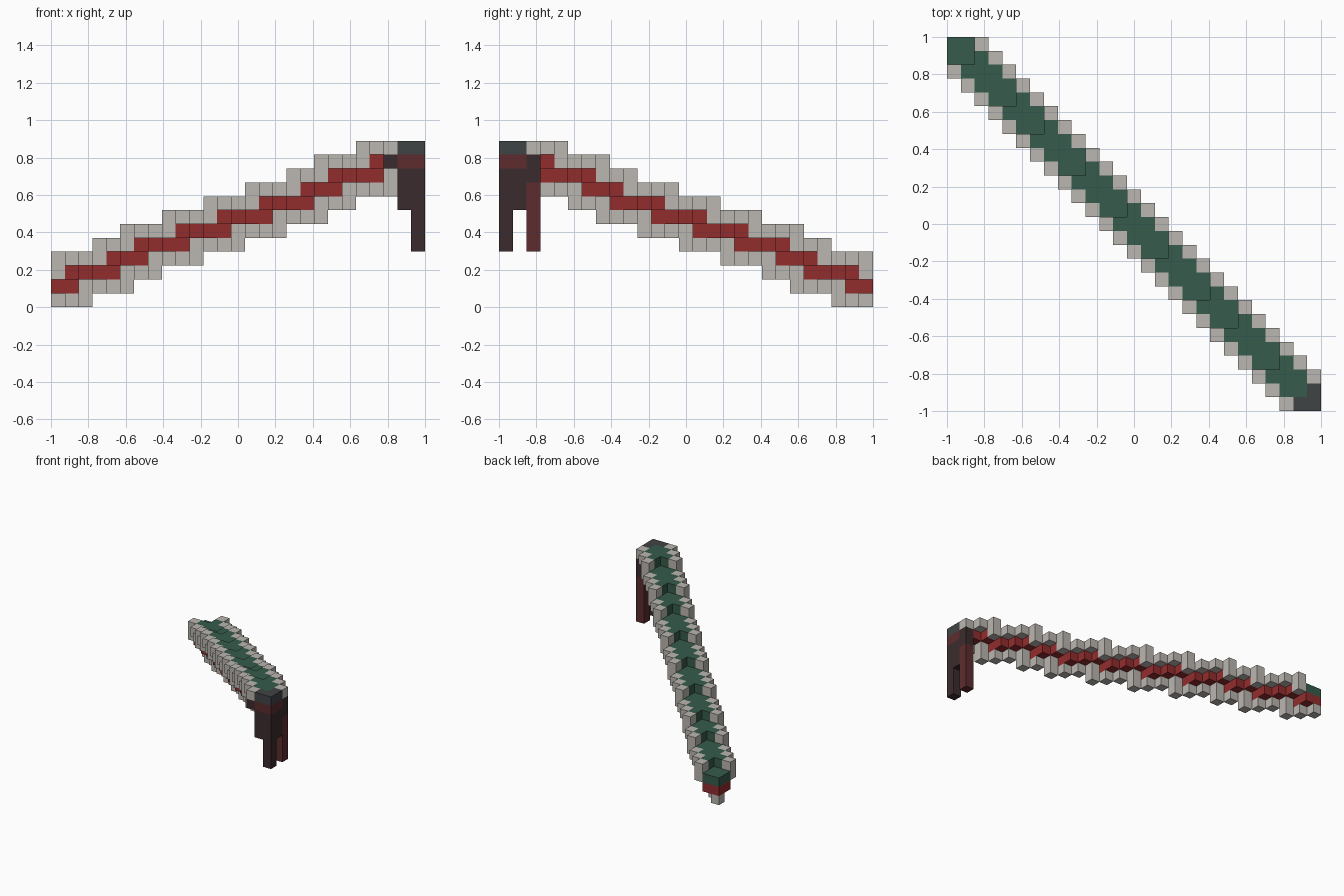
import bpy, bmesh
from mathutils import Vector

if "Cube" in bpy.data.objects:
    bpy.data.objects.remove(bpy.data.objects["Cube"], do_unlink=True)

N = 27                      # blocks along each horizontal side
S = 2 / N                   # block size
STEPS = (2, 5, 7, 10, 13, 16, 19, 21, 24)   # where the stair rises by a block


def level(m):
    return 1 + sum(m >= s for s in STEPS)


def column(i, j, low, high):
    return {(i, j, k) for k in range(low, high + 1)}


def material(name, rgb):
    lin = [((c / 255 + 0.055) / 1.055) ** 2.4 for c in rgb] + [1]
    mat = bpy.data.materials.new(name)
    mat.use_nodes = True
    mat.diffuse_color = lin
    bsdf = mat.node_tree.nodes["Principled BSDF"]
    bsdf.inputs["Base Color"].default_value = lin
    bsdf.inputs["Roughness"].default_value = 0.9
    return mat


# Post at the high end: cap, band, body and two legs
corner = [(N - 1, N - 1), (N - 2, N - 1), (N - 1, N - 2)]
cap, band, body = set(), set(), set()
for i, j in corner:
    cap |= column(i, j, 11, 11)
    band |= column(i, j, 10, 10)
    body |= column(i, j, 7, 9)
body |= column(N - 1, N - 1, 4, 6)
body |= column(N - 3, N - 1, 10, 10) | column(N - 1, N - 3, 9, 10)
band |= column(N - 1, N - 3, 4, 8)
post = cap | band | body

# Stepped diagonal beam: green deck on a red core, side rails, keel below
deck, core, rails, keel = set(), set(), set(), set()
for i in range(N):
    for j in range(max(0, i - 2), min(N, i + 3)):
        m = max(i, j)
        now, before = level(m), level(m - 1)
        if abs(i - j) == 2:
            rails |= column(i, j, before + 1, now + 1)
        else:
            core |= column(i, j, now, now)
            deck |= column(i, j, now + 1, now + 1)
        if i == j:
            keel |= column(i, j, before - 1, now - 1)

parts = {
    "post_cap": (cap, material("charcoal", (64, 67, 69))),
    "post_band_and_side_leg": (band, material("maroon", (93, 44, 46))),
    "post_body_and_corner_leg": (body, material("dark_brown", (59, 43, 45))),
    "red_core": (core - post, material("red", (146, 44, 45))),
    "green_deck": (deck - post, material("green", (54, 91, 75))),
}
grey = material("pale_grey", (187, 183, 177))
parts["side_rails"] = (rails - post, grey)
parts["keel"] = (keel - post - core, grey)
solid = set().union(*(cells for cells, mat in parts.values()))


def build(name, cells, mat):
    """Skin the exposed sides of the blocks and merge flat areas."""
    bm = bmesh.new()
    for cell in sorted(cells):
        centre = Vector((-1 + (cell[0] + 0.5) * S, 1 - (cell[1] + 0.5) * S, (cell[2] + 0.5) * S))
        for axis in range(3):
            for sign in (-1, 1):
                near = list(cell)
                near[axis] += -sign if axis == 1 else sign
                if tuple(near) in solid:
                    continue
                n, u, v = Vector(), Vector(), Vector()
                n[axis] = sign * S / 2
                u[(axis + 1) % 3] = sign * S / 2
                v[(axis + 2) % 3] = S / 2
                mid = centre + n
                bm.faces.new([bm.verts.new(mid + p) for p in (-u - v, u - v, u + v, -u + v)])
    bmesh.ops.remove_doubles(bm, verts=bm.verts, dist=S / 100)
    bmesh.ops.dissolve_limit(bm, angle_limit=0.01, verts=bm.verts, edges=bm.edges)
    mesh = bpy.data.meshes.new(name)
    bm.to_mesh(mesh)
    bm.free()
    mesh.materials.append(mat)
    bpy.context.collection.objects.link(bpy.data.objects.new(name, mesh))


for name, (cells, mat) in parts.items():
    build(name, cells, mat)
